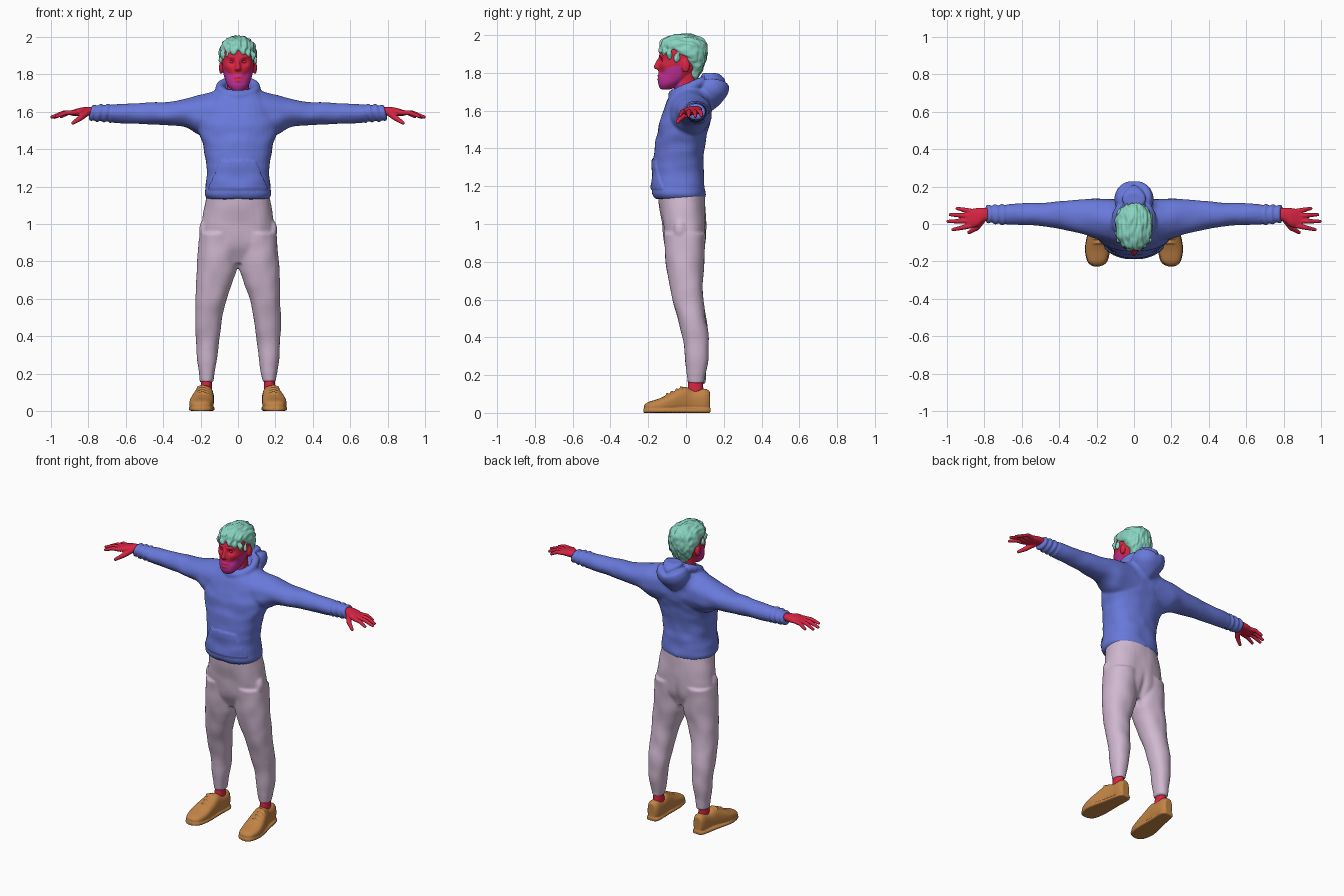
import bpy, bmesh, math
from mathutils import Vector, Matrix, noise

cube = bpy.data.objects.get("Cube")
if cube:
    bpy.data.objects.remove(cube)


def material(name, *rgb):
    m = bpy.data.materials.new(name)
    m.use_nodes = True
    m.diffuse_color = (*rgb, 1)
    m.node_tree.nodes["Principled BSDF"].inputs["Base Color"].default_value = (*rgb, 1)
    return m


RED = material("skin_red", .69, .018, .055)
PINK = material("beard_magenta", .56, .03, .32)
MINT = material("hair_mint", .25, .66, .53)
BLUE = material("hoodie_blue", .14, .19, .70)
LILAC = material("trouser_lilac", .63, .48, .63)
TAN = material("shoe_tan", .54, .23, .06)


def loft(bm, axis, rows, power=2.0, sides=32, steps=5):
    """Skin of rounded sections; each row is (station, a0, a1, b0, b1)."""
    n = len(rows)
    fine = []
    for i in range(n - 1):
        p = [rows[min(max(i + k, 0), n - 1)] for k in (-1, 0, 1, 2)]
        for t in (j / steps for j in range(steps + (i == n - 2))):
            fine.append([b + .5 * t * (c - a + t * (2*a - 5*b + 4*c - d + t * (3*b - 3*c + d - a)))
                         for a, b, c, d in zip(*p)])
    rings = []
    for s, a0, a1, b0, b1 in fine:
        ring = []
        for k in range(sides):
            ang = math.tau * k / sides
            u, v = (math.copysign(abs(f) ** (2 / power), f) for f in (math.cos(ang), math.sin(ang)))
            a = (a0 + a1 + (a1 - a0) * u) / 2
            b = (b0 + b1 + (b1 - b0) * v) / 2
            ring.append(bm.verts.new({"x": (s, a, b), "y": (a, s, b), "z": (a, b, s)}[axis]))
        rings.append(ring)
    faces = [bm.faces.new(rings[0]), bm.faces.new(rings[-1][::-1])]
    for lo, hi in zip(rings, rings[1:]):
        for k in range(sides):
            m = (k + 1) % sides
            faces.append(bm.faces.new((lo[k], hi[k], hi[m], lo[m])))
    bmesh.ops.recalc_face_normals(bm, faces=faces)


def column(bm, rows, power=2.0):
    """Symmetric upright loft; each row is (z, half width, front y, back y)."""
    loft(bm, "z", [(z, -w, w, f, b) for z, w, f, b in rows], power)


def ball(bm, at, size):
    bmesh.ops.create_uvsphere(bm, u_segments=20, v_segments=12, radius=1,
                              matrix=Matrix.Translation(at) @ Matrix.Diagonal((*size, 1)))


def limb(bm, points, radii):
    """Chain of tapered tubes with round joints."""
    pts = [Vector(p) for p in points]
    for p, r in zip(pts, radii):
        ball(bm, p, (r, r, r))
    for p, q, r, s in zip(pts, pts[1:], radii, radii[1:]):
        turn = (q - p).to_track_quat("Z", "Y").to_matrix().to_4x4()
        bmesh.ops.create_cone(bm, cap_ends=True, segments=14, radius1=r, radius2=s,
                              depth=(q - p).length, matrix=Matrix.Translation((p + q) / 2) @ turn)


def mirror(bm, keep=True):
    geom = bm.verts[:] + bm.edges[:] + bm.faces[:]
    if keep:
        geom = bmesh.ops.duplicate(bm, geom=geom)["geom"]
    for v in geom:
        if isinstance(v, bmesh.types.BMVert):
            v.co.x *= -1
    bmesh.ops.reverse_faces(bm, faces=[f for f in geom if isinstance(f, bmesh.types.BMFace)])


def finish(name, bm, mats, voxel=0, relax=4, push=None, paint=None):
    """Fuse the parts into one skin, push it along its normals, colour its faces."""
    me = bpy.data.meshes.new(name)
    bm.to_mesh(me)
    bm.free()
    obj = bpy.data.objects.new(name, me)
    bpy.context.collection.objects.link(obj)
    for m in mats:
        me.materials.append(m)
    if voxel:
        mod = obj.modifiers.new("fuse", "REMESH")
        mod.mode, mod.voxel_size = "VOXEL", voxel
        mod = obj.modifiers.new("relax", "SMOOTH")
        mod.factor, mod.iterations = .5, relax
        deps = bpy.context.evaluated_depsgraph_get()
        me = bpy.data.meshes.new_from_object(obj.evaluated_get(deps))
        obj.modifiers.clear()
        obj.data = me
    if push:
        moves = [v.normal * push(v.co) for v in me.vertices]
        for v, d in zip(me.vertices, moves):
            v.co += d
    for f in me.polygons:
        f.material_index = paint(f.center) if paint else 0
    me.shade_smooth()
    return obj


def bump(u, v, width):
    return math.exp(-(u * u + v * v) / (width * width))


# Hoodie: sleeves, body, collar and folded hood
bm = bmesh.new()
loft(bm, "x", [(.06, -.1, .13, 1.45, 1.73), (.2, -.08, .14, 1.475, 1.69), (.3, -.05, .132, 1.522, 1.662),
               (.5, -.008, .112, 1.53, 1.648), (.7, .0, .104, 1.545, 1.64), (.79, .008, .098, 1.555, 1.635)])
mirror(bm)
column(bm, [(1.135, .165, -.165, .1), (1.16, .178, -.178, .103), (1.2, .172, -.178, .098),
            (1.3, .168, -.173, .092), (1.4, .182, -.164, .098), (1.5, .21, -.148, .118),
            (1.6, .2, -.12, .135), (1.67, .165, -.092, .135), (1.72, .09, -.07, .12)], 2.4)
angles = [math.tau * k / 20 for k in range(21)]
limb(bm, [(.098 * math.sin(a), .02 - .092 * math.cos(a), 1.727 - .04 * math.cos(a)) for a in angles],
     [.024] * 21)
column(bm, [(1.6, .03, .08, .14), (1.65, .075, .04, .195), (1.7, .1, .03, .225),
            (1.75, .1, .06, .222), (1.8, .06, .09, .17)])


def cloth(co):
    x, y, z = abs(co.x), co.y, co.z
    d = .007 * noise.noise(Vector((x * 9, y * 9, z * 16)))
    if x > .68:
        d += .004 * math.sin(x * 170 + z * 40)
    if z < 1.34 and z > 1.185 and y < -.04 and x < .09 + (1.34 - z) * .42:
        d += .007
    if y > .1 and z > 1.6 and x < .12:
        d -= .016 * bump(0, z - 1.745 - x * .5, .015)
    return d


finish("hoodie", bm, [BLUE], .008, 4, cloth)

# Trousers: two legs and the hips
bm = bmesh.new()
loft(bm, "z", [(.155, .132, .203, .008, .1), (.2, .125, .208, .003, .105), (.3, .11, .22, -.004, .118),
               (.4, .096, .228, -.02, .12), (.5, .083, .228, -.045, .107), (.6, .062, .225, -.074, .092),
               (.7, .026, .222, -.092, .09), (.78, .002, .218, -.104, .094), (.95, .0, .205, -.118, .104)], 2.2)
ball(bm, (.188, -.03, .97), (.022, .035, .05))
mirror(bm)
column(bm, [(.79, .12, -.07, .06), (.87, .2, -.108, .098), (.95, .203, -.12, .105),
            (1.05, .187, -.135, .106), (1.18, .165, -.15, .095)], 2.3)


def trouser_folds(co):
    d = .006 * noise.noise(Vector((co.x * 12, co.y * 10, co.z * 9)))
    if co.y > .02 and co.z > .75:
        d -= .012 * bump(co.x, (co.z - .85) * .2, .02)
    return d


finish("trousers", bm, [LILAC], .008, 4, trouser_folds)

# Head: skull, neck, ears, nose; beard is coloured by region
bm = bmesh.new()
ball(bm, (.09, -.002, 1.835), (.012, .022, .034))
mirror(bm)
column(bm, [(1.64, .065, -.06, .07), (1.72, .06, -.06, .06), (1.82, .062, -.05, .06)])
column(bm, [(1.713, .03, -.135, -.08), (1.74, .056, -.147, -.03), (1.78, .072, -.147, .03),
            (1.83, .084, -.145, .075), (1.88, .089, -.142, .09), (1.93, .085, -.13, .088),
            (1.975, .05, -.09, .05)], 2.2)
limb(bm, [(0, -.139, 1.875), (0, -.152, 1.85), (0, -.157, 1.833)], [.009, .011, .014])
ball(bm, (0, -.144, 1.826), (.021, .013, .011))


def features(co):
    if co.y > -.07:
        return 0
    x, z = abs(co.x), co.z
    return (.006 * bump((x - .033) * .5, z - 1.892, .011) - .014 * bump(x - .034, z - 1.867, .015)
            + .005 * bump(x - .055, z - 1.842, .018) - .006 * bump((x - .045), z - 1.8, .018)
            + .005 * bump(x * .4, z - 1.784, .006) + .006 * bump(x * .4, z - 1.766, .007)
            - .004 * bump(x * .3, z - 1.776, .004))


def beard(c):
    x = abs(c.x)
    lips = (x / .026) ** 2 + ((c.z - 1.775) / .011) ** 2 < 1
    return int(1.712 < c.z < 1.802 + max(0, x - .045) * .9 and c.y < -.025 and not lips)


finish("head", bm, [RED, PINK], .005, 3, features, beard)

# Eyes
bm = bmesh.new()
ball(bm, (.034, -.116, 1.867), (.015, .014, .01))
mirror(bm)
finish("eyes", bm, [RED])

# Hair: swept cap with tufts along the hairline
bm = bmesh.new()
for x, y, z in ((.025, -.128, 1.925), (.055, -.112, 1.915), (.078, -.085, 1.9), (.086, -.05, 1.88)):
    ball(bm, (x, y, z), (.017, .016, .026))
mirror(bm)
column(bm, [(1.765, .035, .03, .06), (1.8, .062, .015, .078), (1.84, .08, .01, .096), (1.87, .093, -.02, .106),
            (1.9, .098, -.075, .112), (1.93, .098, -.134, .112), (1.96, .09, -.137, .106),
            (1.985, .068, -.112, .08), (2.004, .03, -.06, .035)], 2.2)
finish("hair", bm, [MINT], .005, 3,
       lambda co: .009 * noise.noise(Vector((co.x * 70, co.y * 22, co.z * 30))))

# Hands, ankles and shoes, each made once and mirrored
hand = bmesh.new()
loft(hand, "x", [(.76, .022, .082, 1.575, 1.622), (.8, .015, .085, 1.58, 1.625), (.84, -.015, .085, 1.577, 1.622),
                 (.88, -.018, .078, 1.578, 1.61), (.9, -.008, .068, 1.582, 1.605)], 2.3)
for y0, tip_x, tip_y, tip_z in ((.068, .945, .083, 1.574), (.042, .982, .05, 1.57),
                                (.016, .994, .014, 1.572), (-.009, .968, -.03, 1.576)):
    limb(hand, [(.87, y0, 1.595), ((.87 + tip_x) / 2, (y0 + tip_y) / 2, 1.594), (tip_x, tip_y, tip_z)],
         [.014, .0125, .009])
limb(hand, [(.81, .025, 1.595), (.84, -.02, 1.568), (.882, -.045, 1.54)], [.02, .015, .01])

ankle = bmesh.new()
loft(ankle, "z", [(.06, .135, .2, .0, .1), (.12, .138, .198, .008, .092), (.2, .14, .196, .015, .09)])

shoe = bmesh.new()
loft(shoe, "y", [(-.222, .18, .218, .012, .04), (-.2, .148, .246, .004, .057), (-.14, .132, .26, .002, .077),
                 (-.08, .129, .252, .002, .105), (-.01, .13, .23, .002, .137), (.04, .128, .216, .002, .122),
                 (.1, .13, .21, .002, .128), (.126, .146, .198, .008, .115)], 2.5)
loft(shoe, "y", [(-.226, .178, .22, 0, .02), (-.2, .142, .25, 0, .024), (-.12, .126, .262, 0, .024),
                 (0, .127, .236, 0, .024), (.1, .125, .216, 0, .024), (.13, .145, .2, 0, .024)], 4)
for k in range(4):
    y, z = -.1 + k * .025, .098 + k * .012
    limb(shoe, [(.165, y, z - .008), (.19, y, z + .002), (.215, y, z - .008)], [.007] * 3)

for name, part, mat, voxel in (("hand", hand, RED, .004), ("ankle", ankle, RED, 0), ("shoe", shoe, TAN, .005)):
    other = part.copy()
    mirror(other, keep=False)
    finish("left_" + name, part, [mat], voxel, 2)
    finish("right_" + name, other, [mat], voxel, 2)
